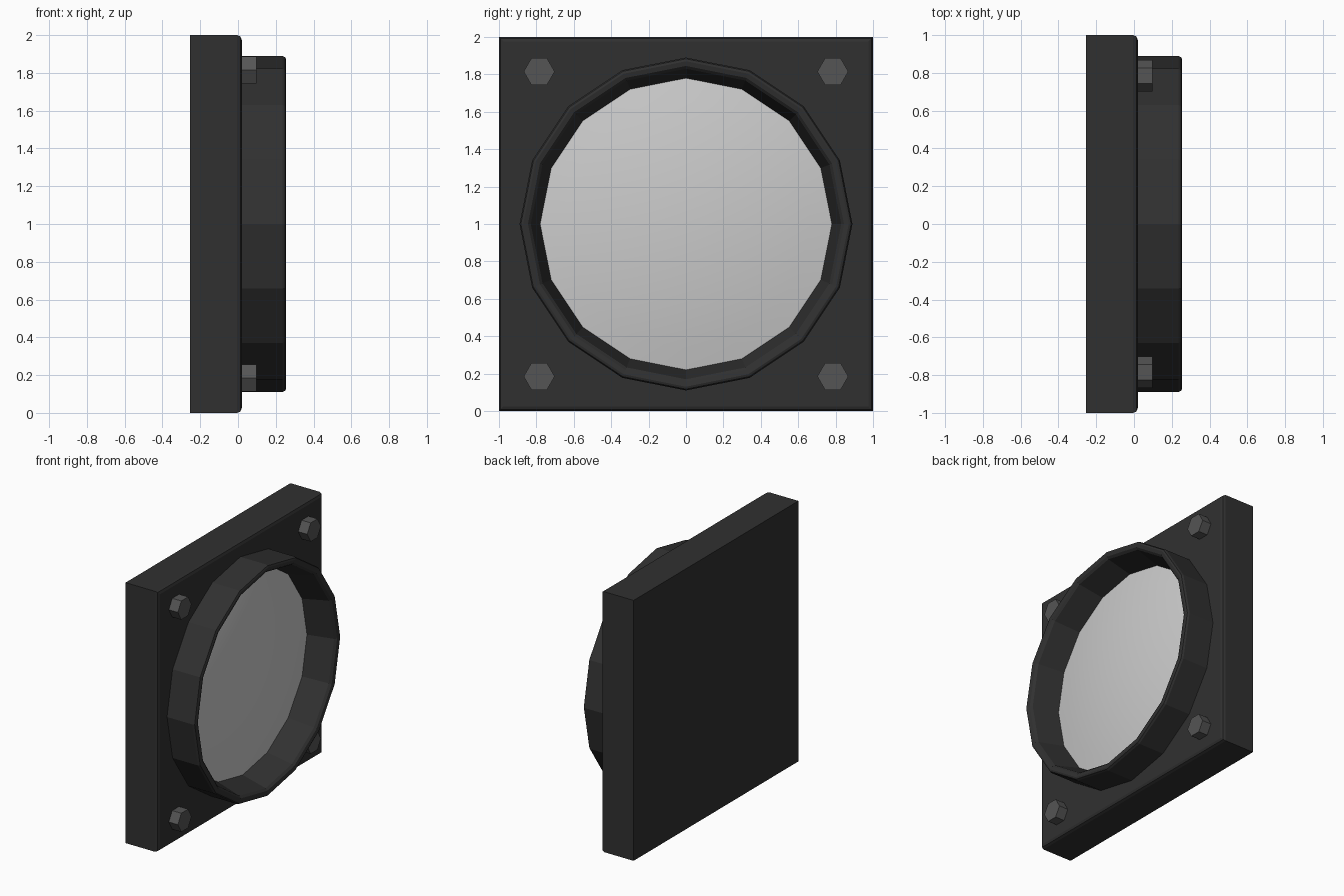
import bpy, bmesh
from math import pi, cos, sin

if "Cube" in bpy.data.objects:
    bpy.data.objects.remove(bpy.data.objects["Cube"])


def material(name, v):
    m = bpy.data.materials.new(name)
    m.diffuse_color = (v, v, v, 1)
    m.use_nodes = True
    m.node_tree.nodes["Principled BSDF"].inputs["Base Color"].default_value = m.diffuse_color
    return m


dark = material("dark_housing", 0.03)
bolt_grey = material("bolt_grey", 0.09)
lens_grey = material("lens_grey", 0.55)


def finish(name, bm, mat):
    bmesh.ops.recalc_face_normals(bm, faces=bm.faces)
    mesh = bpy.data.meshes.new(name)
    bm.to_mesh(mesh)
    bm.free()
    mesh.materials.append(mat)
    ob = bpy.data.objects.new(name, mesh)
    bpy.context.collection.objects.link(ob)
    return ob


def lathe(bm, profile, sides, cy=0.0, cz=1.0):
    """Revolve (x, radius) points around an axis along x; returns the rings."""
    rings = [[bm.verts.new((x, cy + r * cos(2 * pi * i / sides), cz + r * sin(2 * pi * i / sides)))
              for i in range(sides)] for x, r in profile]
    for a, b in zip(rings, rings[1:]):
        for i in range(sides):
            j = (i + 1) % sides
            bm.faces.new((a[i], a[j], b[j], b[i]))
    return rings


# Square back plate, rounded around its front face
bm = bmesh.new()
bmesh.ops.create_cube(bm, size=1)
for v in bm.verts:
    v.co = (0.02 if v.co.x > 0 else -0.255, v.co.y * 2, v.co.z * 2 + 1)
front = [e for e in bm.edges if all(v.co.x > 0 for v in e.verts)]
bmesh.ops.bevel(bm, geom=front, offset=0.025, segments=2, profile=0.5, affect='EDGES')
finish("back_plate", bm, dark)

# Sixteen-sided bezel with a softened lip and tapering inner wall
bm = bmesh.new()
lathe(bm, [(0.01, 0.89), (0.235, 0.89), (0.25, 0.883), (0.255, 0.87),
           (0.25, 0.845), (0.235, 0.83), (0.04, 0.78), (0.01, 0.78)], 16)
finish("bezel_ring", bm, dark)

# Shallow domed lens
bm = bmesh.new()
dome = [(0.04 + 0.08 * (1 - t * t), 0.78 * t) for t in (1, 0.85, 0.7, 0.55, 0.4, 0.25, 0.1)]
rings = lathe(bm, dome, 16)
bm.faces.new(rings[-1])
lens = finish("lens", bm, lens_grey)
for p in lens.data.polygons:
    p.use_smooth = True

# Hexagonal corner bolts
for side, y in (("left", -0.785), ("right", 0.785)):
    for level, z in (("lower", 0.185), ("upper", 1.815)):
        bm = bmesh.new()
        rings = lathe(bm, [(0.0, 0.083), (0.097, 0.083)], 6, y, z)
        bm.faces.new(rings[0])
        bm.faces.new(rings[-1])
        finish(f"bolt_{level}_{side}", bm, bolt_grey)

# The open dome needs its normals facing outwards
lens.data.update()
if lens.data.polygons[len(lens.data.polygons) - 1].normal.x < 0:
    lens.data.flip_normals()
